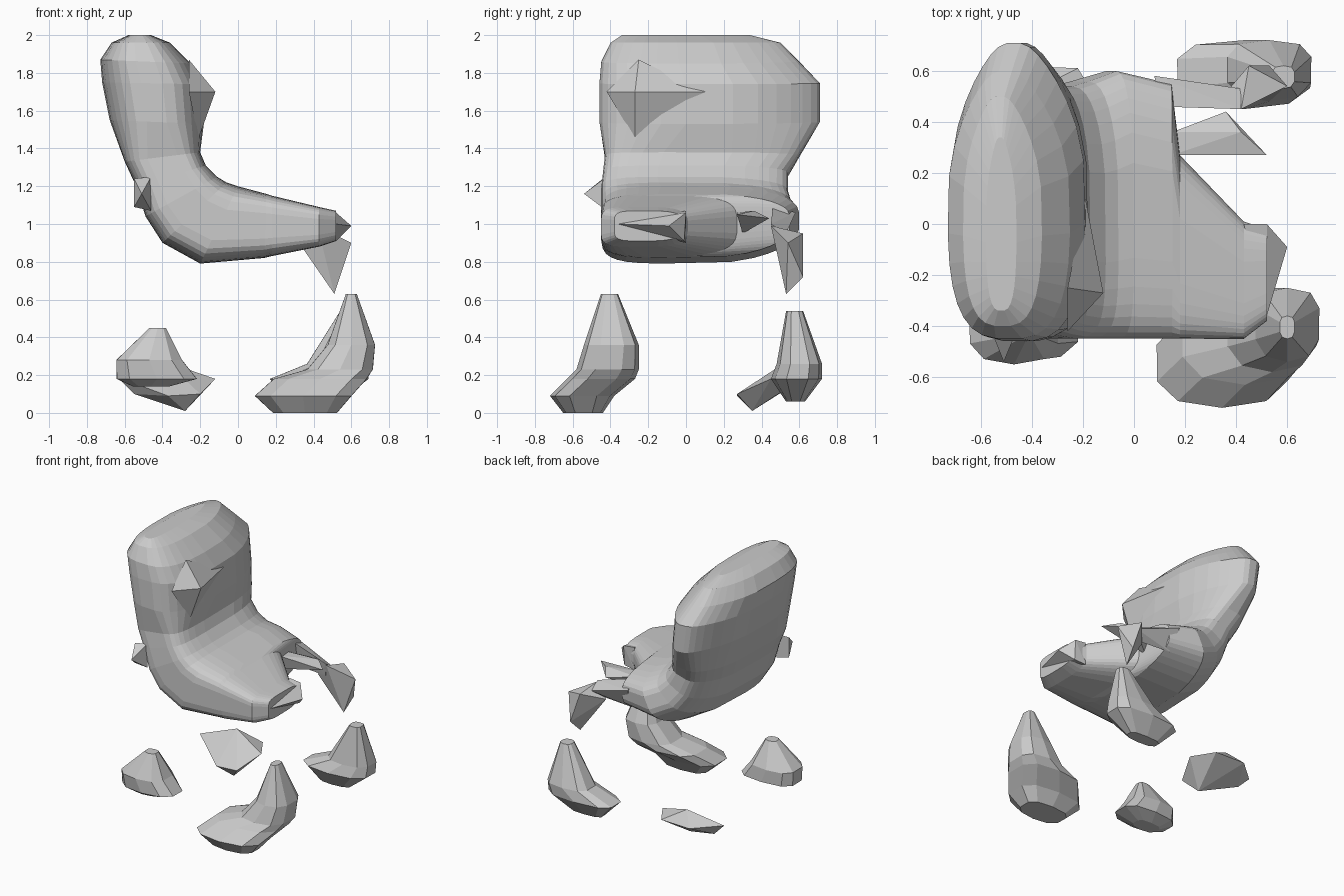
import bpy, bmesh, math
from mathutils import Vector


def finish(name, bm):
    bmesh.ops.recalc_face_normals(bm, faces=bm.faces)
    mesh = bpy.data.meshes.new(name)
    bm.to_mesh(mesh)
    bm.free()
    ob = bpy.data.objects.new(name, mesh)
    bpy.context.collection.objects.link(ob)
    return ob


def loft(name, rings):
    """Skin a list of closed rings and cap both ends."""
    bm = bmesh.new()
    rows = [[bm.verts.new(p) for p in r] for r in rings]
    n = len(rows[0])
    for a, b in zip(rows, rows[1:]):
        for i in range(n):
            j = (i + 1) % n
            bm.faces.new((a[i], a[j], b[j], b[i]))
    bm.faces.new(rows[0])
    bm.faces.new(rows[-1])
    return finish(name, bm)


def squircle(n, low, high):
    """Rounded square, with separate squareness below and above the middle."""
    out = []
    for i in range(n):
        a = 2 * math.pi * (i + 0.5) / n
        c, s = math.cos(a), math.sin(a)
        p = 2 / (low if s < 0 else high)
        out.append((math.copysign(abs(c) ** p, c), math.copysign(abs(s) ** p, s)))
    return out


def slab(name, sections, n=32):
    """Sections: outer x,z, inner x,z, y min, y max."""
    rings = []
    for ox, oz, ix, iz, y0, y1 in sections:
        o, k = Vector((ox, 0, oz)), Vector((ix, 0, iz))
        # the backrest is rounder, the seat squarer; both thin out towards +y
        low, high = (3, 3) if iz > 1.4 else (5, 4)
        t_out = 0.22 if y1 > 0.3 else 0.08
        t_in = 0.28 if iz > 1.4 else t_out / 2
        ring = []
        for u, v in squircle(n, low, high):
            t, w = (u + 1) / 2, max(v, 0) ** 2
            p = o.lerp(k, t + (1 - t) * t_out * w - t * t_in * w)
            ring.append((p.x, (y0 + y1) / 2 + v * (y1 - y0) / 2, p.z))
        rings.append(ring)
    return loft(name, rings)


def foot(name, levels, n=10):
    """Levels: z, x min, x max, y min, y max."""
    return loft(name, [[((x0 + x1) / 2 + u * (x1 - x0) / 2,
                         (y0 + y1) / 2 + v * (y1 - y0) / 2, z)
                        for u, v in squircle(n, 2.5, 3)]
                       for z, x0, x1, y0, y1 in levels])


def shard(name, points):
    bm = bmesh.new()
    for p in points:
        bm.verts.new(p)
    bmesh.ops.convex_hull(bm, input=bm.verts)
    return finish(name, bm)


# backrest flowing into the seat
slab("seat_and_backrest", [
    (-0.58, 2.00, -0.46, 2.00, -0.34, 0.34),
    (-0.67, 1.96, -0.36, 1.96, -0.40, 0.50),
    (-0.73, 1.87, -0.25, 1.85, -0.45, 0.60),
    (-0.72, 1.75, -0.19, 1.74, -0.46, 0.71),
    (-0.68, 1.55, -0.18, 1.53, -0.46, 0.71),
    (-0.60, 1.33, -0.20, 1.38, -0.43, 0.60),
    (-0.54, 1.20, -0.17, 1.31, -0.44, 0.54),
    (-0.49, 1.04, -0.11, 1.25, -0.45, 0.54),
    (-0.40, 0.90, -0.06, 1.22, -0.45, 0.56),
    (-0.20, 0.79, 0.00, 1.20, -0.45, 0.60),
    (0.14, 0.82, 0.15, 1.16, -0.45, 0.55),
    (0.18, 0.83, 0.18, 1.15, -0.45, 0.27),
    (0.43, 0.88, 0.43, 1.09, -0.45, 0.01),
    (0.52, 0.91, 0.52, 1.07, -0.38, -0.02),
])

# jagged corners around the seat
shard("backrest_bump", [(-0.12, -0.27, 1.70), (-0.26, -0.42, 1.70), (-0.19, 0.10, 1.70),
                        (-0.21, -0.27, 1.45), (-0.26, -0.25, 1.87)])
shard("left_seat_knob", [(-0.51, -0.54, 1.16), (-0.55, -0.44, 1.24), (-0.46, -0.42, 1.25),
                         (-0.55, -0.44, 1.09), (-0.46, -0.42, 1.07)])
shard("front_lip", [(0.60, -0.09, 0.99), (0.43, 0.00, 1.07), (0.52, 0.00, 1.06),
                    (0.43, 0.00, 0.90), (0.52, -0.01, 0.91), (0.52, -0.36, 1.00)])
shard("seat_strip", [(0.08, 0.58, 1.06), (0.10, 0.46, 1.10), (0.10, 0.50, 0.90),
                     (0.42, 0.45, 1.00), (0.42, 0.53, 0.95), (0.40, 0.47, 0.90)])
shard("seat_tab", [(0.15, 0.27, 1.06), (0.15, 0.36, 1.06), (0.15, 0.30, 0.95),
                   (0.52, 0.27, 1.05), (0.42, 0.36, 1.07), (0.36, 0.44, 1.03)])
shard("hanging_corner", [(0.33, 0.48, 0.89), (0.42, 0.45, 0.99), (0.60, 0.54, 0.90),
                         (0.45, 0.62, 0.95), (0.53, 0.62, 0.72), (0.51, 0.53, 0.63)])

# feet
foot("front_right_foot", [
    (0.00, 0.18, 0.53, -0.65, -0.44),
    (0.09, 0.08, 0.61, -0.72, -0.38),
    (0.18, 0.18, 0.69, -0.63, -0.27),
    (0.23, 0.36, 0.72, -0.58, -0.25),
    (0.36, 0.47, 0.73, -0.54, -0.25),
    (0.63, 0.57, 0.63, -0.45, -0.36)])
foot("back_right_foot", [
    (0.06, 0.28, 0.54, 0.53, 0.63),
    (0.18, 0.16, 0.70, 0.45, 0.72),
    (0.26, 0.36, 0.70, 0.48, 0.72),
    (0.54, 0.54, 0.63, 0.53, 0.62)])
foot("front_left_foot", [
    (0.14, -0.56, -0.36, -0.48, -0.36),
    (0.18, -0.65, -0.21, -0.54, -0.28),
    (0.28, -0.65, -0.29, -0.55, -0.28),
    (0.45, -0.47, -0.38, -0.46, -0.38)])
shard("back_left_foot", [(-0.28, 0.35, 0.01), (-0.37, 0.27, 0.09), (-0.20, 0.27, 0.10),
                         (-0.12, 0.45, 0.18), (-0.55, 0.45, 0.10), (-0.64, 0.46, 0.19),
                         (-0.46, 0.62, 0.18), (-0.22, 0.61, 0.18), (-0.38, 0.53, 0.27)])
